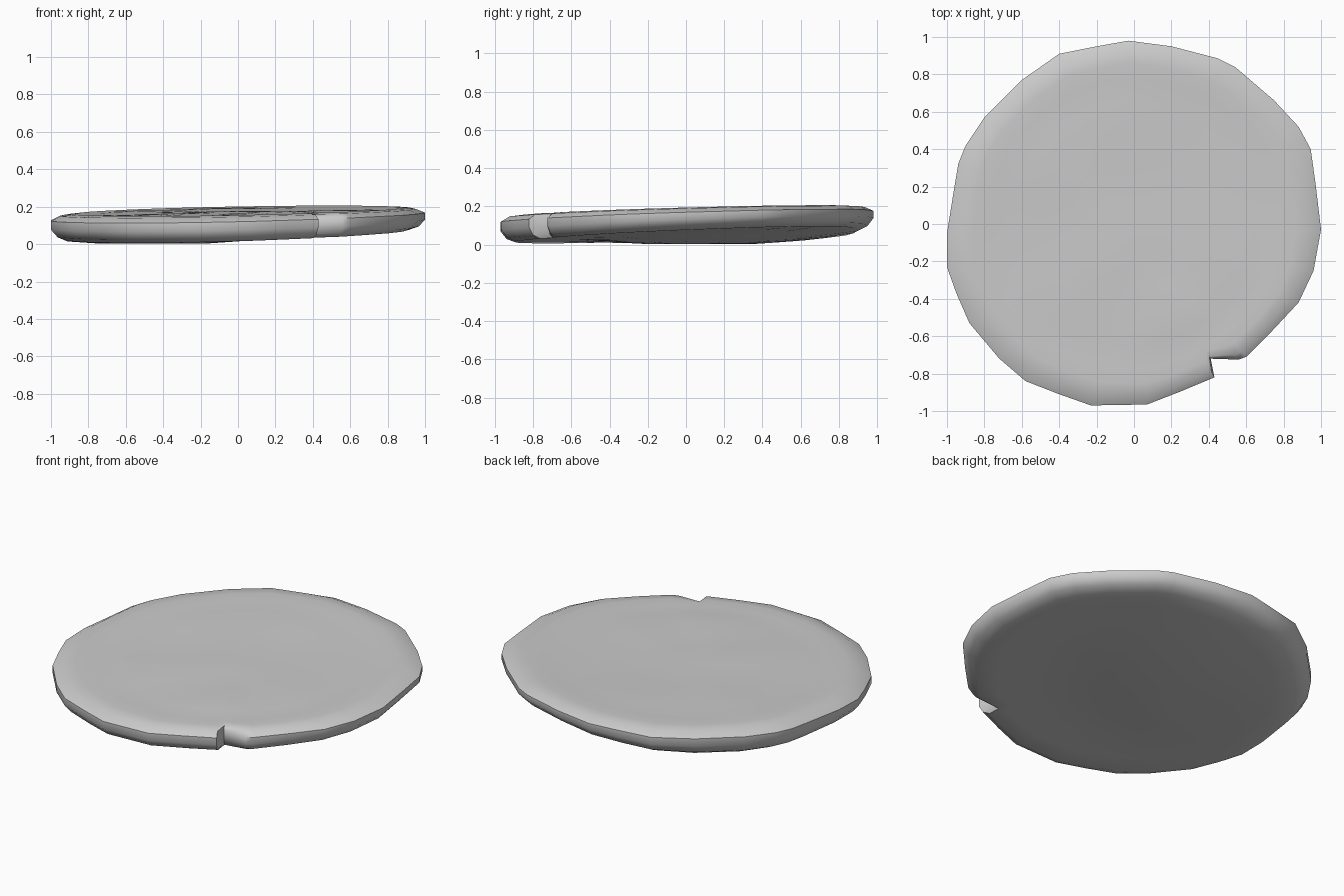
import bpy, bmesh, math

if "Cube" in bpy.data.objects:
    bpy.data.objects.remove(bpy.data.objects["Cube"])

# Hand-struck outline of the coin, clockwise from the back, with the edge nick
OUTLINE = [(-.03, .98), (.2, .95), (.45, .885), (.54, .84), (.75, .66), (.88, .52),
           (.945, .4), (.97, .22), (1, -.03), (.96, -.25), (.88, -.42), (.74, -.57),
           (.6, -.71), (.56, -.725), (.41, -.72), (.43, -.82), (.25, -.895), (.07, -.965),
           (-.23, -.97), (-.4, -.91), (-.58, -.84), (-.72, -.72), (-.88, -.53),
           (-.95, -.37), (-1, -.23), (-1, -.05), (-.96, .2), (-.94, .32), (-.9, .42),
           (-.8, .57), (-.6, .77), (-.4, .91), (-.2, .95)]

# Worn relief: x, y, radius, height
RELIEF = [(.22, -.45, .16, .012), (.1, -.58, .1, .009), (-.05, -.15, .22, .008),
          (-.5, .3, .2, .007), (.5, -.2, .14, .007), (-.1, .55, .2, .007),
          (-.4, -.4, .2, .006), (.15, -.28, .1, -.006), (.3, .3, .3, -.004)]


def top_z(x, y, f):
    z = .178 + .027 * y + .018 * x
    if f < .85:
        z -= .005
        z += sum(h * math.exp(-((x - a) ** 2 + (y - b) ** 2) / (r * r))
                 for a, b, r, h in RELIEF)
    return z


def bottom_z(x, y):
    # tilted underside with a bulge left of centre
    z = .051 + .04 * y + .028 * x
    d2 = (x + .3) ** 2 + (y - .3) ** 2
    return max(.002, z - .052 * max(0, 1 - d2 / .6))


def spot(p, f):
    # inner rings relax from the rough outline towards a true circle
    r = math.hypot(*p)
    s = f * (.97 + (r - .97) * f ** 4) / r
    return p[0] * s, p[1] * s


# (radius factor, blend from top 0 to bottom 1)
PROFILE = [(.18, 0), (.36, 0), (.52, 0), (.67, 0), (.8, 0), (.88, 0), (.955, .05),
           (1, .23), (1, .55), (.97, .85), (.92, 1), (.8, 1), (.6, 1), (.4, 1), (.2, 1)]

bm = bmesh.new()
rings = []
for f, k in PROFILE:
    ring = []
    for p in OUTLINE:
        x, y = spot(p, f)
        ring.append(bm.verts.new((x, y, (1 - k) * top_z(x, y, f if k == 0 else 1)
                                  + k * bottom_z(x, y))))
    rings.append(ring)

n = len(OUTLINE)
for a, b in zip(rings, rings[1:]):
    for i in range(n):
        j = (i + 1) % n
        bm.faces.new((a[i], a[j], b[j], b[i]))

# Close both faces with centre fans
for ring, z in ((rings[0], top_z(0, 0, 0)), (rings[-1], bottom_z(0, 0))):
    c = bm.verts.new((0, 0, z))
    for i in range(n):
        bm.faces.new((ring[i], ring[(i + 1) % n], c))

bmesh.ops.recalc_face_normals(bm, faces=bm.faces)
mesh = bpy.data.meshes.new("coin")
bm.to_mesh(mesh)
bm.free()
coin = bpy.data.objects.new("coin", mesh)
bpy.context.collection.objects.link(coin)

# Smooth, with the nick kept sharp
bpy.context.view_layer.objects.active = coin
coin.select_set(True)
bpy.ops.object.shade_smooth_by_angle(angle=math.radians(50))
